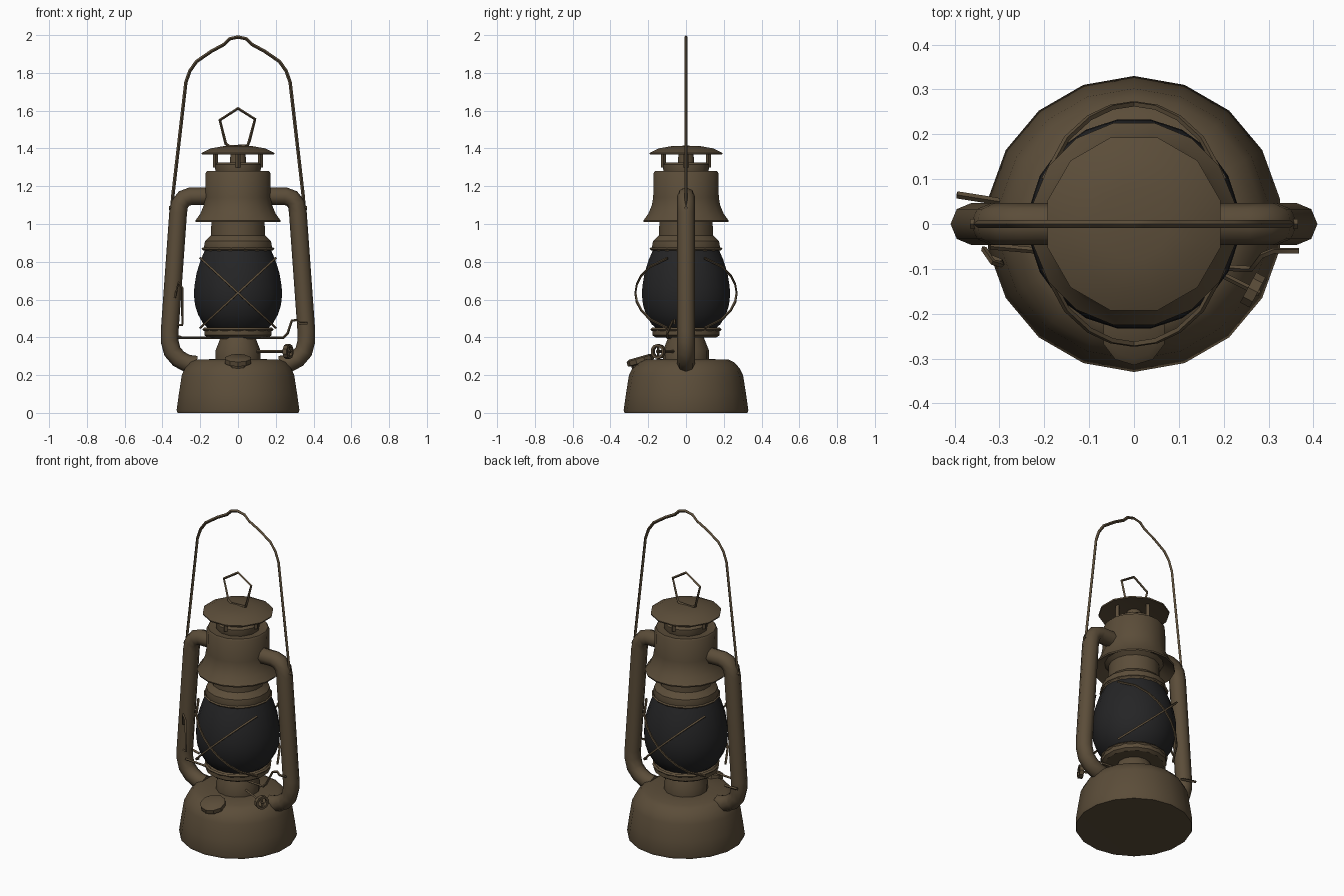
import bpy, bmesh, math
from mathutils import Vector, Matrix

if "Cube" in bpy.data.objects:
    bpy.data.objects.remove(bpy.data.objects["Cube"])


def material(name, rgb):
    m = bpy.data.materials.new(name)
    m.diffuse_color = (*rgb, 1)
    m.use_nodes = True
    m.node_tree.nodes["Principled BSDF"].inputs["Base Color"].default_value = m.diffuse_color
    return m


BROWN = material("aged brown metal", (0.105, 0.074, 0.041))
DARK = material("sooty dark glass", (0.018, 0.018, 0.019))


def smooth(ob, angle=35):
    bpy.ops.object.select_all(action='DESELECT')
    ob.select_set(True)
    bpy.context.view_layer.objects.active = ob
    bpy.ops.object.shade_smooth_by_angle(angle=math.radians(angle))


def lathe(name, profile, sides, mat=BROWN, matrix=Matrix()):
    """Revolve (radius, height) points about z; radius 0 closes to a pole."""
    bm = bmesh.new()
    rings = []
    for r, z in profile:
        if r == 0:
            rings.append([bm.verts.new((0, 0, z))] * sides)
        else:
            rings.append([bm.verts.new((r * math.cos(2 * math.pi * (i + .5) / sides),
                                        r * math.sin(2 * math.pi * (i + .5) / sides), z))
                          for i in range(sides)])
    for a, b in zip(rings, rings[1:]):
        for i in range(sides):
            j = (i + 1) % sides
            bm.faces.new(list(dict.fromkeys((a[i], a[j], b[j], b[i]))))
    bmesh.ops.recalc_face_normals(bm, faces=bm.faces)
    bm.transform(matrix)
    me = bpy.data.meshes.new(name)
    bm.to_mesh(me)
    bm.free()
    me.materials.append(mat)
    ob = bpy.data.objects.new(name, me)
    bpy.context.collection.objects.link(ob)
    smooth(ob)
    return ob


def wire(name, points, radius=0.008, closed=False, res=0):
    """Round bar along a list of points, converted to mesh."""
    cu = bpy.data.curves.new(name, 'CURVE')
    cu.dimensions = '3D'
    cu.bevel_depth = radius
    cu.bevel_resolution = res
    cu.use_fill_caps = True
    sp = cu.splines.new('POLY')
    sp.points.add(len(points) - 1)
    for p, q in zip(sp.points, points):
        p.co = (*q, 1)
    sp.use_cyclic_u = closed
    cu.materials.append(BROWN)
    ob = bpy.data.objects.new(name, cu)
    bpy.context.collection.objects.link(ob)
    bpy.ops.object.select_all(action='DESELECT')
    ob.select_set(True)
    bpy.context.view_layer.objects.active = ob
    bpy.ops.object.convert(target='MESH')
    ob = bpy.context.object
    smooth(ob, 50)
    return ob


# fuel tank
lathe("fuel_tank", [(0, .004), (.325, 0), (.33, .015), (.318, .1), (.302, .2), (.285, .235),
                    (.255, .268), (.225, .282), (.12, .285), (0, .285)], 18)
# tilted filler cap on the front of the tank
tilt = Matrix.Translation((0, -.24, .27)) @ Matrix.Rotation(math.radians(16), 4, 'X')
lathe("filler_cap", [(0, -.05), (.05, -.05), (.055, -.01), (.072, -.005), (.072, .02),
                     (.055, .028), (0, .028)], 10, matrix=tilt)
# burner and globe gallery
lathe("burner", [(0, .27), (.122, .28), (.122, .33), (.1, .385), (.09, .41), (0, .41)], 14)
lathe("globe_plate", [(0, .40), (.165, .40), (.182, .412), (.182, .44), (.165, .452), (0, .45)], 16)
# globe
lathe("globe", [(.15, .44), (.185, .47), (.214, .52), (.23, .57), (.236, .62), (.234, .67),
                (.222, .74), (.2, .81), (.178, .86), (.16, .87)], 20, DARK)
# collar above the globe
lathe("globe_collar", [(0, .865), (.178, .855), (.184, .875), (.178, .91), (.146, .94),
                       (.143, 1.03), (0, 1.03)], 16)
# chimney with flared skirt, hollow underneath
lathe("chimney_hood", [(.14, 1.03), (.165, 1.05), (.228, 1.01), (.23, 1.018), (.203, 1.055),
                       (.184, 1.10), (.177, 1.14), (.175, 1.27), (.168, 1.28), (.12, 1.275),
                       (0, 1.275)], 16)
lathe("vent_ring", [(.12, 1.27), (.125, 1.29), (.125, 1.315), (.11, 1.325), (.045, 1.32),
                    (.04, 1.39)], 12)
for i in range(4):
    a = math.pi / 2 * i
    x, y = .12 * math.cos(a), .12 * math.sin(a)
    wire("vent_post", [(x, y, 1.30), (x, y, 1.385)], .013)
# rain cap
lathe("rain_cap", [(0, 1.385), (.14, 1.38), (.198, 1.368), (.2, 1.376), (.15, 1.4),
                   (.08, 1.412), (0, 1.415)], 12)
# lifting ring
wire("lifting_ring", [(-.065, 0, 1.425), (-.096, 0, 1.55), (0, 0, 1.612), (.09, 0, 1.555),
                      (.06, 0, 1.44), (.05, 0, 1.415), (-.045, 0, 1.41)], .008, True)

# side air tubes, bail ears
TUBE = [(.15, 1.147), (.25, 1.147), (.285, 1.135), (.309, 1.105), (.317, 1.06), (.362, .43),
        (.362, .38), (.348, .325), (.315, .287), (.27, .262), (.22, .255)]
for s, side in ((-1, "left"), (1, "right")):
    wire(side + "_air_tube", [(s * x, 0, z) for x, z in TUBE], .047, res=2)
    wire(side + "_bail_ear", [(s * .31, 0, 1.09), (s * .365, 0, 1.085)], .011)

# carrying bail
half = [(.35, 1.085), (.345, 1.15), (.276, 1.75), (.255, 1.81), (.22, 1.86), (.14, 1.915),
        (.075, 1.95), (.045, 1.98)]
wire("carrying_bail", [(-x, 0, z) for x, z in half] + [(0, 0, 1.99)]
     + [(x, 0, z) for x, z in reversed(half)], .009)


# globe guard: crossing wires front and back, plus hoops
def crossing(s, f):
    pts = []
    for i in range(9):
        t = i / 4 - 1
        x = s * .2 * t
        r = .268 - .045 * t * t
        pts.append((x, f * math.sqrt(r * r - x * x), .635 - .185 * t))
    return pts


for f, side in ((-1, "front"), (1, "back")):
    for s in (-1, 1):
        wire(side + "_guard_wire", crossing(s, f), .007)


def hoop(r, z):
    return [(r * math.cos(math.pi * i / 8), r * math.sin(math.pi * i / 8), z) for i in range(16)]


wire("lower_guard_hoop", hoop(.18, .442), .009, True)
wire("upper_guard_hoop", hoop(.186, .868), .007, True)

# globe lift lever across the burner
wire("lift_lever", [(-.32, -.05, .398), (.24, -.1, .398), (.262, -.1, .42), (.285, -.07, .488),
                    (.31, -.06, .492), (.325, -.06, .475), (.368, -.06, .475)], .007)
# latch wire on the left side
wire("latch_wire", [(-.335, -.055, .61), (-.315, -.085, .69), (-.295, -.09, .66),
                    (-.295, -.085, .465), (-.32, -.075, .465)], .007)
wire("latch_pin", [(-.395, .065, .41), (-.3, .05, .40)], .008)

# wick shaft and knob
wire("wick_shaft", [(.09, -.06, .325), (.28, -.155, .325)], .007)
axis = Vector((.88, -.47, 0)).normalized()
knob = Matrix.Translation((.265, -.147, .325)) @ axis.to_track_quat('Z', 'Y').to_matrix().to_4x4()
lathe("wick_knob", [(.027, -.012), (.04, -.012), (.04, .012), (.027, .012), (.027, -.012)],
      10, matrix=knob)
wire("knob_spoke", [(.265, -.147, .293), (.265, -.147, .357)], .007)
